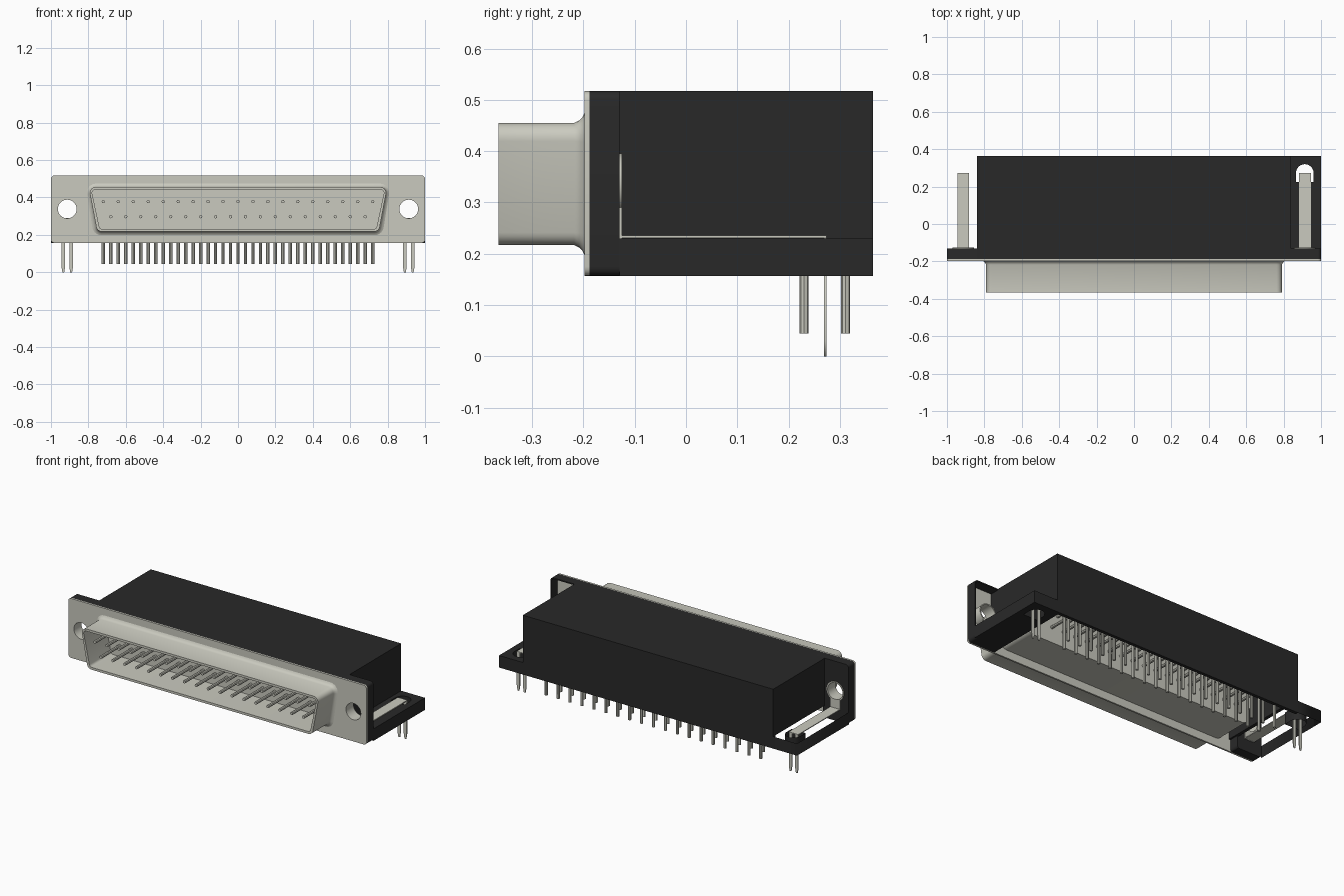
import bpy, bmesh, math
from mathutils import Vector

cube = bpy.data.objects.get("Cube")
if cube:
    bpy.data.objects.remove(cube, do_unlink=True)


def material(name, rgb):
    m = bpy.data.materials.new(name)
    m.use_nodes = True
    m.diffuse_color = (*rgb, 1)
    m.node_tree.nodes["Principled BSDF"].inputs["Base Color"].default_value = (*rgb, 1)
    return m


METAL = material("nickel grey", (0.59, 0.59, 0.52))
BLACK = material("black plastic", (0.022, 0.022, 0.022))


def add_object(name, data, mat, smooth=False):
    ob = bpy.data.objects.new(name, data)
    bpy.context.collection.objects.link(ob)
    data.materials.clear()
    data.materials.append(mat)
    if smooth:
        bpy.ops.object.select_all(action='DESELECT')
        ob.select_set(True)
        bpy.context.view_layer.objects.active = ob
        bpy.ops.object.shade_smooth_by_angle(angle=math.radians(35))
    return ob


def curve_to_mesh(name, cu, mat, smooth=False):
    tmp = bpy.data.objects.new("tmp", cu)
    bpy.context.collection.objects.link(tmp)
    dg = bpy.context.evaluated_depsgraph_get()
    mesh = bpy.data.meshes.new_from_object(tmp.evaluated_get(dg))
    bpy.data.objects.remove(tmp, do_unlink=True)
    bpy.data.curves.remove(cu)
    mesh.name = name
    return add_object(name, mesh, mat, smooth)


def poly_spline(cu, pts, cyclic):
    sp = cu.splines.new('POLY')
    sp.points.add(len(pts) - 1)
    for p, co in zip(sp.points, pts):
        p.co = (*co, 1)
    sp.use_cyclic_u = cyclic


def prism(name, loops, axis, a, b, mat, smooth=True, solid=True):
    """Extrude outlines along y or z from a to b: closed with holes, or open sheets."""
    cu = bpy.data.curves.new(name, 'CURVE')
    cu.dimensions = '2D'
    cu.fill_mode = 'BOTH' if solid else 'NONE'
    cu.extrude = (b - a) / 2
    for loop in loops:
        poly_spline(cu, [(x, v, 0) for x, v in loop], solid)
    ob = curve_to_mesh(name, cu, mat, smooth)
    mid = (a + b) / 2
    if axis == 'y':
        ob.rotation_euler.x = math.pi / 2
        ob.location.y = mid
    else:
        ob.location.z = mid
    return ob


def box(name, x0, x1, y0, y1, z0, z1, mat):
    bm = bmesh.new()
    bmesh.ops.create_cube(bm, size=1)
    for v in bm.verts:
        v.co = ((x0 + x1) / 2 + v.co.x * (x1 - x0),
                (y0 + y1) / 2 + v.co.y * (y1 - y0),
                (z0 + z1) / 2 + v.co.z * (z1 - z0))
    mesh = bpy.data.meshes.new(name)
    bm.to_mesh(mesh)
    bm.free()
    return add_object(name, mesh, mat)


def rounded(corners, r, steps=5):
    """Round the corners of a convex outline."""
    out, n = [], len(corners)
    for i in range(n):
        c = Vector(corners[i])
        d0 = (Vector(corners[i - 1]) - c).normalized()
        d1 = (Vector(corners[(i + 1) % n]) - c).normalized()
        half = d0.angle(d1) / 2
        ctr = c + (d0 + d1).normalized() * (r / math.sin(half))
        t = r / math.tan(half)
        s, e = c + d0 * t - ctr, c + d1 * t - ctr
        a0 = math.atan2(s.y, s.x)
        da = (math.atan2(e.y, e.x) - a0 + math.pi) % (2 * math.pi) - math.pi
        out += [(ctr.x + r * math.cos(a0 + da * k / steps),
                 ctr.y + r * math.sin(a0 + da * k / steps)) for k in range(steps + 1)]
    return out


def rect(x0, x1, v0, v1):
    return [(x0, v0), (x1, v0), (x1, v1), (x0, v1)]


def circle(cx, cv, r, n=32):
    return [(cx + r * math.cos(2 * math.pi * i / n), cv + r * math.sin(2 * math.pi * i / n))
            for i in range(n)]


def arch(cx, r, v0, v1, n=12):
    return [(cx - r, v0), (cx + r, v0)] + [
        (cx + r * math.cos(math.pi * i / n), v1 - r + r * math.sin(math.pi * i / n))
        for i in range(n + 1)]


def d_ring(off):
    c = [(-0.753 - off, 0.217 - off), (0.753 + off, 0.217 - off),
         (0.798 + off, 0.455 + off), (-0.798 - off, 0.455 + off)]
    return rounded(c, 0.03 + off)


HOLE_X, HOLE_Z = 0.913, 0.338
Z0, Z1, FOOT_Z = 0.157, 0.517, 0.23
BACK, FLOOR = 0.364, -0.16

# Metal face plate with two mounting holes and the shell opening
prism("face_plate", [rounded(rect(-1, 1, Z0, Z1), 0.018), d_ring(-0.012),
                     circle(-HOLE_X, HOLE_Z, 0.05), circle(HOLE_X, HOLE_Z, 0.05)],
      'y', -0.198, -0.188, METAL)

# Trapezoid shell: flared root, outer wall, rim, inner wall, floor
profile = [(-0.198, 0.019), (-0.202, 0.011), (-0.208, 0.005), (-0.218, 0.0),
           (-0.365, 0.0), (-0.365, -0.014), (FLOOR, -0.014)]
bm = bmesh.new()
rings = [[bm.verts.new((x, y, z)) for x, z in d_ring(off)] for y, off in profile]
for r0, r1 in zip(rings, rings[1:]):
    for i in range(len(r0)):
        j = (i + 1) % len(r0)
        bm.faces.new((r0[i], r0[j], r1[j], r1[i]))
bm.faces.new(rings[-1])
bmesh.ops.recalc_face_normals(bm, faces=bm.faces)
shell_mesh = bpy.data.meshes.new("connector_shell")
bm.to_mesh(shell_mesh)
bm.free()
add_object("connector_shell", shell_mesh, METAL, True)

# Rear insert inside the housing, with a collar round the shell root
prism("rear_insert", [d_ring(0.012)], 'y', FLOOR + 0.001, 0.03, METAL)
prism("rear_insert_collar", [d_ring(0.012), d_ring(-0.012)],
      'y', -0.188, FLOOR + 0.001, METAL)

# Housing, open underneath; its right end stops above the hollow foot
box("housing_top", -0.84, 0.84, -0.188, BACK, Z1 - 0.02, Z1, BLACK)
box("housing_back", -0.84, 0.84, BACK - 0.02, BACK, Z0, Z1, BLACK)
box("housing_end_left", 0.82, 0.84, -0.188, BACK, Z0, Z1, BLACK)
box("housing_end_right", -0.84, -0.82, -0.188, BACK, FOOT_Z, Z1, BLACK)

# Flange: a thin rim open under the housing, solid at the right end only
outer = rounded(rect(-1, 1, Z0, Z1), 0.018)
inner = rounded(rect(-0.993, 0.993, Z0 + 0.007, Z1 - 0.007), 0.012)
outer = [(0.84, Z0)] + outer[6:] + outer[:6] + [(-0.84, Z0)]
inner = [(0.84, Z0 + 0.007)] + inner[6:] + inner[:6] + [(-0.84, Z0 + 0.007)]
prism("flange_rim", [outer + inner[::-1]], 'y', -0.188, -0.13, BLACK)
prism("flange_end_right", [rounded(rect(-1, -0.83, Z0, Z1), 0.018),
                           circle(-HOLE_X, HOLE_Z, 0.054)], 'y', -0.188, -0.13, BLACK)

# Left foot is solid with a slot; right foot is only thin sheets
prism("foot_left", [rect(0.84, 1, -0.13, BACK), arch(HOLE_X, 0.047, 0.225, 0.32)],
      'z', Z0, FOOT_Z, BLACK)
prism("foot_right_walls", [[(-1, -0.135), (-1, BACK), (-0.84, BACK)]],
      'z', Z0, FOOT_Z, BLACK, False, False)
slot = arch(-HOLE_X, 0.047, 0.225, 0.32)
prism("foot_right_slot_wall", [slot + slot[:1]], 'z', Z0, FOOT_Z, BLACK, True, False)

# Mounting brackets: eyelet, upright, strip and two pointed prongs each
for s, side in ((-1, "right"), (1, "left")):
    cx = s * HOLE_X
    prism("eyelet_" + side, [circle(cx, HOLE_Z, 0.054), circle(cx, HOLE_Z, 0.05)],
          'y', -0.19, -0.125, METAL)
    prism("eyelet_collar_" + side, [circle(cx, HOLE_Z, 0.057), circle(cx, HOLE_Z, 0.05)],
          'y', -0.13, -0.125, METAL)
    box("bracket_upright_" + side, cx - 0.032, cx + 0.032, -0.13, -0.125,
        FOOT_Z, HOLE_Z - 0.048, METAL)
    box("bracket_strip_" + side, cx - 0.032, cx + 0.032, -0.13, 0.274,
        FOOT_Z + 0.001, FOOT_Z + 0.006, METAL)
    for k, px in enumerate((cx - 0.021, cx + 0.021)):
        prism(f"bracket_prong_{side}_{k + 1}",
              [[(px - 0.005, 0), (px + 0.005, 0), (px + 0.010, 0.03),
                (px + 0.010, FOOT_Z + 0.003), (px - 0.010, FOOT_Z + 0.003),
                (px - 0.010, 0.03)]], 'y', 0.269, 0.274, METAL, False)

# Two rows of bent contact pins
for name, count, z, y in (("upper_pins", 19, 0.378, 0.311), ("lower_pins", 18, 0.297, 0.23)):
    cu = bpy.data.curves.new(name, 'CURVE')
    cu.dimensions = '3D'
    cu.bevel_depth = 0.009
    cu.bevel_resolution = 2
    cu.use_fill_caps = True
    for i in range(count):
        x = (i - (count - 1) / 2) * 0.08
        poly_spline(cu, [(x, -0.345, z), (x, y - 0.02, z), (x, y - 0.006, z - 0.006),
                         (x, y, z - 0.02), (x, y, 0.045)], False)
    curve_to_mesh(name, cu, METAL, True)
